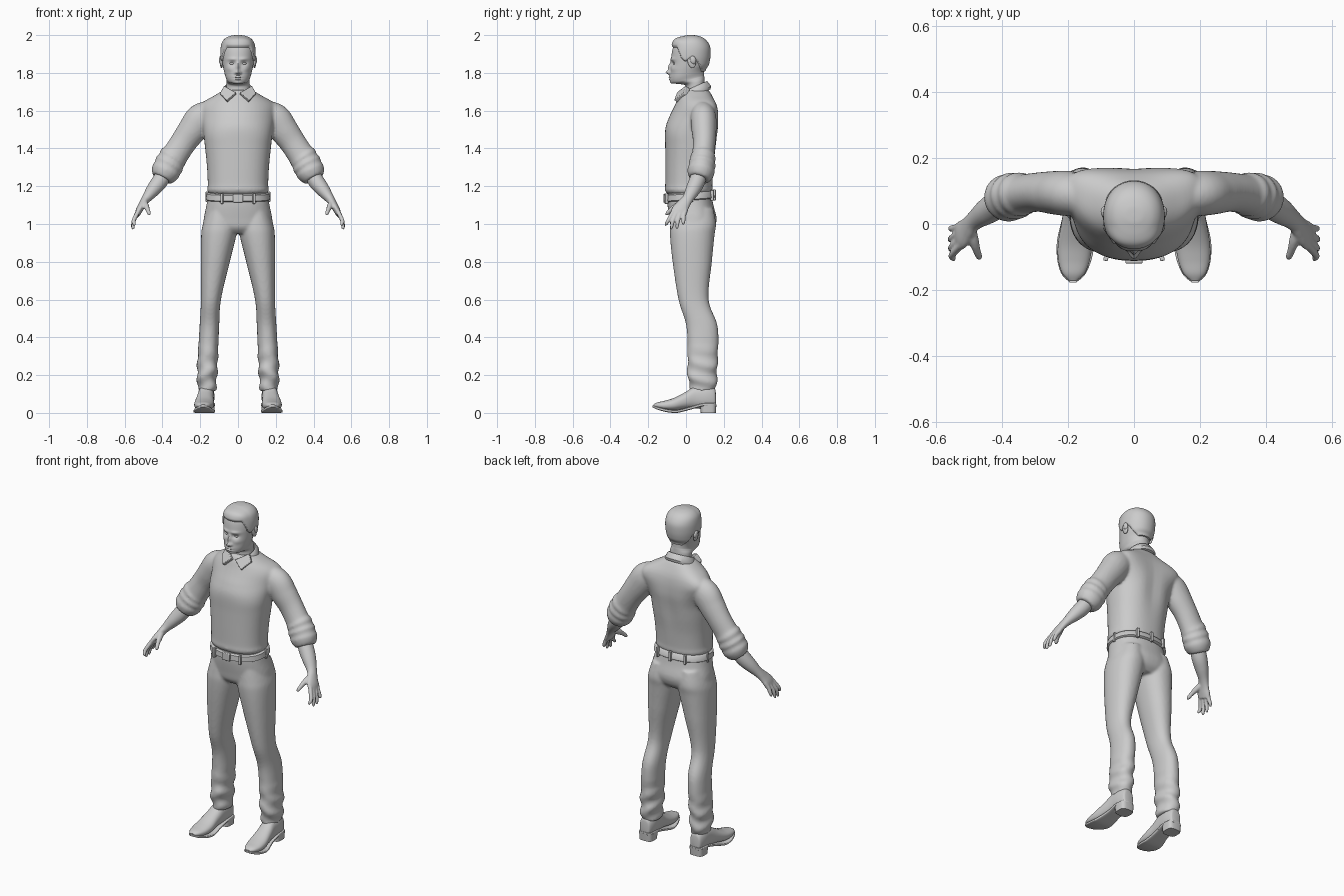
import bpy, bmesh, math
from mathutils import Vector, Matrix

grey = bpy.data.materials.new("plain_grey")
grey.diffuse_color = (0.6, 0.6, 0.6, 1)


def spline(rows, sub):
    """Catmull-Rom resampling of rows of numbers."""
    out, n = [], len(rows)
    for i in range(n - 1):
        p0, p1, p2, p3 = (rows[max(0, min(n - 1, i + k))] for k in (-1, 0, 1, 2))
        for s in range(sub):
            t = s / sub
            out.append([0.5 * (2 * b + (c - a) * t + (2 * a - 5 * b + 4 * c - d) * t * t
                               + (3 * b - a - 3 * c + d) * t ** 3)
                        for a, b, c, d in zip(p0, p1, p2, p3)])
    return out + [list(rows[-1])]


def loft(bm, rows, axis="z", seg=32, sub=6, n=2.0, warp=None, side=1, ref=(0, 1, 0)):
    """Skin rings (x, y, z, half_a, half_b) stacked on an axis or along a free path."""
    rows = spline(rows, sub) if sub > 1 else rows
    pts, rings = [Vector(r[:3]) for r in rows], []
    for i, r in enumerate(rows):
        u, v = Vector((1, 0, 0)), Vector((0, 1, 0))
        if axis == "y":
            v = Vector((0, 0, 1))
        if axis == "path":
            t = (pts[min(i + 1, len(pts) - 1)] - pts[max(i - 1, 0)]).normalized()
            u = Vector(ref).cross(t).normalized()
            v = t.cross(u)
        ring = []
        for k in range(seg):
            a = 2 * math.pi * k / seg
            c, s = math.cos(a), math.sin(a)
            c = math.copysign(abs(c) ** (2 / n), c)
            s = math.copysign(abs(s) ** (2 / n), s)
            p = pts[i] + u * r[3] * c + v * r[4] * s
            p = warp(p) if warp else p
            ring.append(bm.verts.new((p.x * side, p.y, p.z)))
        rings.append(ring)
    for A, B in zip(rings, rings[1:]):
        for k in range(seg):
            bm.faces.new((A[k], A[(k + 1) % seg], B[(k + 1) % seg], B[k]))
    bm.faces.new(rings[0][::-1])
    bm.faces.new(rings[-1])


def box(bm, loc, size, rot=0.0):
    bmesh.ops.create_cube(bm, size=1, matrix=Matrix.Translation(loc)
                          @ Matrix.Rotation(rot, 4, "Z") @ Matrix.Diagonal((*size, 1)))


def ball(bm, loc, size, rot=0.0):
    bmesh.ops.create_uvsphere(bm, u_segments=20, v_segments=12, radius=1,
                              matrix=Matrix.Translation(loc) @ Matrix.Rotation(rot, 4, "X")
                              @ Matrix.Diagonal((*size, 1)))


def finish(name, bm, mirror=False, voxel=0, bevel=0):
    bmesh.ops.recalc_face_normals(bm, faces=bm.faces)
    me = bpy.data.meshes.new(name)
    bm.to_mesh(me)
    bm.free()
    ob = bpy.data.objects.new(name, me)
    bpy.context.collection.objects.link(ob)
    me.materials.append(grey)
    bpy.ops.object.select_all(action="DESELECT")
    ob.select_set(True)
    bpy.context.view_layer.objects.active = ob
    bpy.ops.object.shade_smooth_by_angle(angle=math.radians(45))
    if voxel:
        m = ob.modifiers.new("fuse", "REMESH")
        m.mode, m.voxel_size, m.use_smooth_shade = "VOXEL", voxel, True
        m = ob.modifiers.new("relax", "SMOOTH")
        m.iterations, m.factor = 4, 0.5
    if bevel:
        m = ob.modifiers.new("bevel", "BEVEL")
        m.width, m.segments = bevel, 2
    if mirror:
        ob.modifiers.new("mirror", "MIRROR")


def fb(rows):
    """(z, front_y, back_y, half_width) -> ring rows."""
    return [(0, (f + b) / 2, z, w, (b - f) / 2) for z, f, b, w in rows]


def gauss(d, s):
    return math.exp(-(d / s) ** 2)


def ramp(t):
    t = max(0, min(1, t))
    return t * t * (3 - 2 * t)


# --- sweater: torso with shoulders set back, and rolled sleeves
def shoulders(p):
    p.y += 0.05 * ramp((p.z - 1.45) / 0.15) * min(1, (p.x / 0.2) ** 2)
    p.y -= 0.012 * gauss(p.x, 0.05) * gauss(p.z - 1.45, 0.12) * (p.y > 0.05)  # spine hollow
    return p


bm = bmesh.new()
loft(bm, fb([(1.16, -.10, .13, .153), (1.18, -.112, .14, .163), (1.21, -.11, .14, .16),
             (1.3, -.11, .148, .164), (1.4, -.11, .163, .174), (1.5, -.11, .174, .186),
             (1.56, -.092, .172, .198), (1.61, -.068, .165, .207), (1.645, -.052, .155, .185),
             (1.68, -.038, .138, .125), (1.71, -.02, .12, .075)]),
     seg=48, n=2.3, warp=shoulders)
sleeve = [(.13, .085, 1.6, .06, .06), (.195, .092, 1.56, .08, .068), (.24, .095, 1.5, .077, .066),
          (.287, .097, 1.435, .07, .06), (.33, .092, 1.37, .07, .06), (.345, .09, 1.35, .076, .068),
          (.354, .088, 1.335, .072, .065), (.365, .085, 1.315, .08, .073),
          (.374, .082, 1.3, .073, .068), (.383, .079, 1.28, .077, .073),
          (.395, .073, 1.257, .068, .066), (.404, .068, 1.24, .055, .055)]
for s in (1, -1):
    loft(bm, sleeve, "path", side=s)
finish("sweater", bm, voxel=0.008)


# --- trousers: hips and two legs, creased near the hems
def creases(p):
    w = ramp((0.42 - p.z) / 0.2)
    p.x += 0.005 * w * math.sin(75 * p.z + 14 * p.y)
    p.y += 0.005 * w * math.sin(60 * p.z + 25 * p.x)
    return p


bm = bmesh.new()
loft(bm, fb([(1.17, -.1, .132, .155), (1.1, -.098, .145, .167), (1.03, -.088, .162, .181),
             (.98, -.078, .15, .18), (.95, -.05, .12, .13)]), seg=48, n=2.3)
leg = [(.09, .035, 1.08, .07, .11), (.096, .038, 1.0, .09, .121), (.102, .033, .94, .093, .118),
       (.12, .033, .8, .077, .104), (.143, .04, .6, .053, .08), (.152, .086, .45, .052, .083),
       (.162, .087, .25, .054, .079), (.164, .087, .18, .052, .077), (.165, .09, .115, .047, .064)]
for s in (1, -1):
    loft(bm, leg, side=s, n=2.2, sub=10, warp=creases)
finish("trousers", bm, voxel=0.008)


# --- belt, buckle and belt loops
def belt_tilt(p):
    p.z += 0.07 * (p.y - 0.02)
    return p


bm = bmesh.new()
loft(bm, fb([(1.125, -.103, .145, .163), (1.13, -.112, .152, .17),
             (1.16, -.11, .146, .166), (1.166, -.1, .138, .158)]),
     seg=64, sub=1, n=2.3, warp=belt_tilt)
finish("belt", bm)
bm = bmesh.new()
box(bm, (0, -.113, 1.137), (.052, .014, .046))
finish("buckle", bm, bevel=0.004)
bm = bmesh.new()
for x, y, r in ((.085, -.103, .22), (.162, .03, 1.5), (.09, .139, -.25)):
    box(bm, (x, y, 1.142 + .07 * y), (.014, .018, .056), r)
box(bm, (0, .15, 1.154), (.016, .016, .058))
finish("belt_loops", bm, mirror=True, bevel=0.003)

# --- forearms and hands
bm = bmesh.new()
loft(bm, [(.375, .08, 1.29, .04, .04), (.415, .058, 1.225, .043, .043),
          (.45, .036, 1.18, .037, .039), (.485, .01, 1.135, .025, .03),
          (.505, -.013, 1.105, .02, .035), (.522, -.032, 1.075, .018, .043),
          (.533, -.042, 1.05, .014, .041)], "path", seg=24)
for by, tx, ty, tz in ((-.073, .548, -.106, .99), (-.052, .556, -.077, .972),
                       (-.03, .558, -.048, .974), (-.01, .556, -.015, .995)):
    loft(bm, [(.524, by + .01, 1.075, .012, .011), (.54, by * .8 + ty * .2, 1.045, .012, .011),
              (.553, by * .3 + ty * .7, 1.015, .011, .01), (tx, ty, tz + .008, .009, .008),
              (tx - .002, ty - .001, tz, .003, .003)], "path", seg=12, sub=4)
loft(bm, [(.498, -.01, 1.115, .018, .018), (.487, -.05, 1.095, .017, .016),
          (.478, -.08, 1.075, .012, .012), (.47, -.1, 1.055, .01, .01),
          (.467, -.106, 1.047, .003, .003)], "path", seg=12, sub=4, ref=(1, 0, 0))
finish("hands", bm, mirror=True, voxel=0.0045)


# --- head: smooth skull with pushed and pulled facial features
FEATURES = [(0, 1.803, .011, .011, -.022), (0, 1.832, .009, .022, -.013),
            (.013, 1.8, .007, .007, -.008), (.03, 1.873, .024, .008, -.006),
            (.031, 1.85, .017, .011, .011), (0, 1.779, .019, .0045, -.007),
            (0, 1.766, .017, .005, -.007), (0, 1.7725, .025, .0025, .003),
            (0, 1.745, .022, .011, -.005), (.045, 1.82, .018, .015, -.004)]
SKULL = fb([(1.62, .0, .1, .062), (1.68, .0, .1, .062), (1.715, -.005, .098, .062),
            (1.733, -.045, .097, .061), (1.745, -.076, .096, .062), (1.77, -.085, .096, .069),
            (1.81, -.083, .102, .076), (1.85, -.08, .115, .082), (1.89, -.077, .122, .086),
            (1.93, -.07, .122, .085), (1.96, -.055, .108, .077), (1.98, -.03, .085, .058),
            (1.99, .0, .055, .03), (1.992, .02, .03, .004)])


def face(p):
    front = ramp((0.0 - p.y) / 0.05)
    dy = sum(d * gauss(abs(p.x) - x, sx) * gauss(p.z - z, sz) for x, z, sx, sz, d in FEATURES)
    p.z += 0.25 * ramp((1.85 - p.z) / 0.1) * (p.y + 0.08)  # jaw rises towards the ears
    p.y += dy * front
    return p


bm = bmesh.new()
loft(bm, SKULL, seg=112, sub=9, n=2.1, warp=face)
finish("head", bm)

bm = bmesh.new()
ball(bm, (.031, -.057, 1.85), (.014, .012, .0085))
finish("eyes", bm, mirror=True)
bm = bmesh.new()
ball(bm, (.087, .03, 1.858), (.009, .021, .034), .25)
ball(bm, (.091, .037, 1.868), (.01, .016, .022), .25)
finish("ears", bm, mirror=True)

# --- hair: a shell over the skull that sinks in below the hairline
HAIRLINE = [(-.2, 1.938), (-.045, 1.935), (-.025, 1.88), (-.005, 1.86), (.015, 1.87),
            (.035, 1.885), (.06, 1.86), (.085, 1.8), (.3, 1.79)]


def hair(p):
    p = face(p)
    for (y0, z0), (y1, z1) in zip(HAIRLINE, HAIRLINE[1:]):
        if y0 <= p.y <= y1:
            line = z0 + (z1 - z0) * (p.y - y0) / (y1 - y0)
    lift = -0.007 + 0.015 * ramp((p.z - line) / 0.012 + 0.5)
    if lift > 0:
        lift += 0.009 * gauss(p.z - 1.962, .025) * ramp(-p.y / .05)  # swept fringe
    return p + Vector((p.x, p.y - .03, max(0, p.z - 1.87))).normalized() * lift


bm = bmesh.new()
loft(bm, SKULL[5:], seg=96, sub=9, n=2.1, warp=hair)
finish("hair", bm)


# --- shirt collar: tilted band and two folded points
def collar_tilt(p):
    p.z += 0.45 * (p.y - 0.045)
    return p


bm = bmesh.new()
loft(bm, [(0, .045, 1.675, .088, .085), (0, .046, 1.69, .09, .087), (0, .047, 1.722, .073, .068),
          (0, .047, 1.727, .068, .063), (0, .047, 1.7, .06, .055)], sub=1, seg=48, warp=collar_tilt)
finish("collar_band", bm)
bm = bmesh.new()
quad = [Vector(q) for q in ((.008, -.036, 1.69), (.07, .01, 1.725),
                            (.093, .0, 1.685), (.058, -.052, 1.648))]
off = Vector((.004, -.012, .008))
lo, hi = ([bm.verts.new(q + o) for q in quad] for o in (-off, off))
bm.faces.new(lo)
bm.faces.new(hi)
for k in range(4):
    bm.faces.new((lo[k], lo[(k + 1) % 4], hi[(k + 1) % 4], hi[k]))
finish("collar_points", bm, mirror=True, bevel=0.004)

# --- shoes: upper, curved sole and heel block
UPPER = [(.168, .158, .07, .02, .035), (.168, .15, .078, .034, .055), (.168, .11, .085, .043, .065),
         (.17, .05, .083, .043, .06), (.175, 0, .067, .046, .045), (.179, -.06, .047, .052, .034),
         (.182, -.11, .04, .048, .025), (.184, -.15, .04, .034, .016), (.185, -.172, .039, .012, .006)]
SOLE = [(.168, .16, .046, .026, .008), (.168, .14, .045, .042, .008), (.168, .09, .043, .046, .008),
        (.171, .03, .027, .045, .008), (.177, -.04, .009, .055, .008), (.179, -.08, .009, .056, .008),
        (.182, -.12, .016, .049, .008), (.184, -.155, .026, .034, .007), (.185, -.177, .035, .01, .005)]
bm = bmesh.new()
loft(bm, UPPER, "y", n=2.3)
finish("shoe_uppers", bm, mirror=True)
bm = bmesh.new()
loft(bm, SOLE, "y", n=5)
finish("shoe_soles", bm, mirror=True)
bm = bmesh.new()
loft(bm, [(.168, .118, 0, .042, .04), (.168, .118, .045, .045, .043)], sub=1, n=3.5)
finish("shoe_heels", bm, mirror=True)
